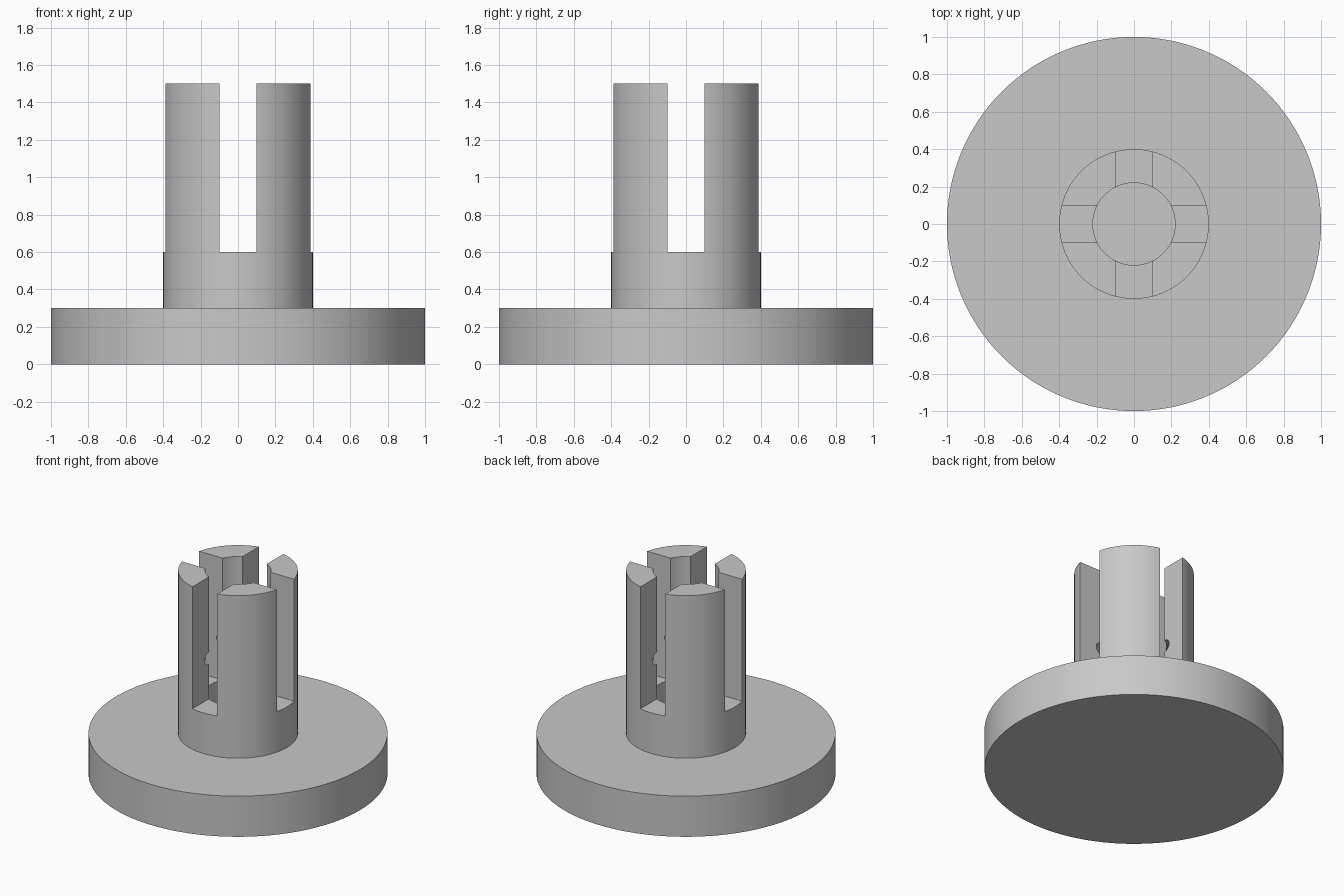
import bpy, bmesh, math

if "Cube" in bpy.data.objects:
    bpy.data.objects.remove(bpy.data.objects["Cube"])

SEGMENTS = 128
grey = bpy.data.materials.new("plain grey")
grey.use_nodes = True
colour = (0.58, 0.58, 0.58, 1)
grey.diffuse_color = colour
grey.node_tree.nodes["Principled BSDF"].inputs["Base Color"].default_value = colour


def lathe(name, profile):
    """Spin a closed (radius, height) profile around the z axis."""
    bm = bmesh.new()
    verts = [bm.verts.new((r, 0, z)) for r, z in profile]
    edges = [bm.edges.new((a, b)) for a, b in zip(verts, verts[1:] + verts[:1])]
    bmesh.ops.spin(bm, geom=verts + edges, cent=(0, 0, 0), axis=(0, 0, 1),
                   angle=math.tau, steps=SEGMENTS, use_merge=True)
    bmesh.ops.remove_doubles(bm, verts=bm.verts, dist=1e-5)
    bmesh.ops.recalc_face_normals(bm, faces=bm.faces)
    mesh = bpy.data.meshes.new(name)
    bm.to_mesh(mesh)
    bm.free()
    obj = bpy.data.objects.new(name, mesh)
    bpy.context.collection.objects.link(obj)
    mesh.materials.append(grey)
    return obj


def select_only(obj):
    bpy.ops.object.select_all(action='DESELECT')
    obj.select_set(True)
    bpy.context.view_layer.objects.active = obj


# Round base plate
bpy.ops.mesh.primitive_cylinder_add(vertices=SEGMENTS, radius=1, depth=0.3,
                                    location=(0, 0, 0.15))
base = bpy.context.object
base.name = "base_plate"
base.data.materials.append(grey)

# Hollow post with a half-round retaining groove inside the bore
bore, outer, groove = 0.22, 0.4, 0.045
arc = [(bore + groove * math.cos(a), 0.9 + groove * math.sin(a))
       for a in (math.pi * (i / 12 - 0.5) for i in range(13))]
post = lathe("slotted_post", [(outer, 0.3), (outer, 1.5), (bore, 1.5)]
             + arc[::-1] + [(bore, 0.3)])

# Two crossing slots split the post into four prongs
for size in ((1.2, 0.2, 1.2), (0.2, 1.2, 1.2)):
    bpy.ops.mesh.primitive_cube_add(size=1, location=(0, 0, 1.2))
    cutter = bpy.context.object
    cutter.name = "slot_cutter"
    cutter.scale = size
    cutter.hide_render = True
    bpy.context.view_layer.update()
    cut = post.modifiers.new("slot", 'BOOLEAN')
    cut.operation = 'DIFFERENCE'
    cut.solver = 'EXACT'
    cut.object = cutter
    select_only(post)
    bpy.ops.object.modifier_apply(modifier=cut.name)
    bpy.data.objects.remove(cutter)

# Smooth round walls, crisp rims
for obj in (base, post):
    select_only(obj)
    bpy.ops.object.shade_smooth_by_angle(angle=math.radians(30))
